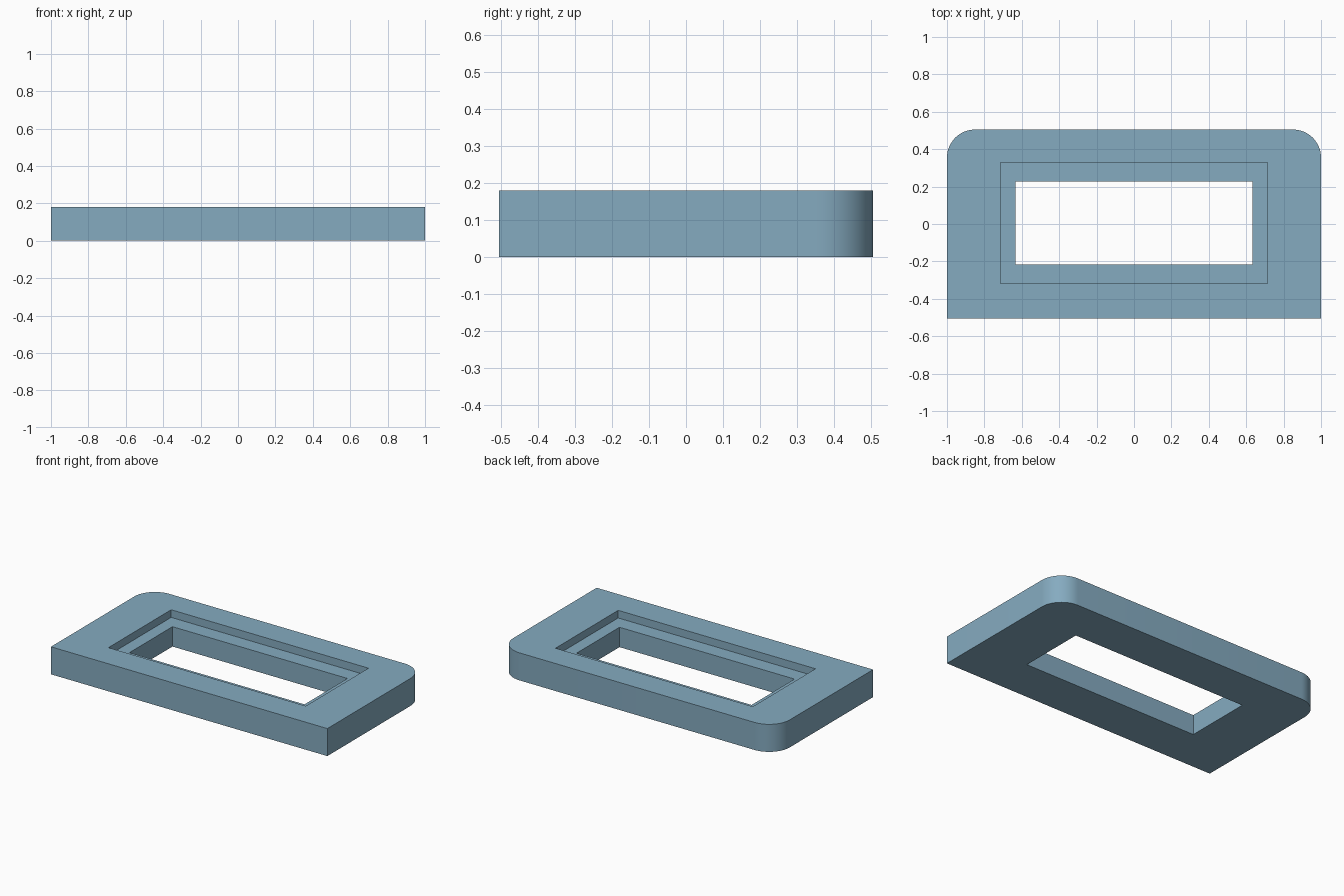
import bpy, bmesh, math

if "Cube" in bpy.data.objects:
    bpy.data.objects.remove(bpy.data.objects["Cube"])

HEIGHT, HALF_X, HALF_Y, RADIUS = 0.18, 1.0, 0.505, 0.15

blue = bpy.data.materials.new("dusty_blue")
blue.diffuse_color = (0.235, 0.407, 0.527, 1)
blue.use_nodes = True
blue.node_tree.nodes["Principled BSDF"].inputs["Base Color"].default_value = blue.diffuse_color


def prism(name, outline, z0, z1):
    """Extrude a flat outline from z0 to z1."""
    bm = bmesh.new()
    face = bm.faces.new([bm.verts.new((x, y, z0)) for x, y in outline])
    top = bmesh.ops.extrude_face_region(bm, geom=[face])["geom"]
    bmesh.ops.translate(bm, vec=(0, 0, z1 - z0),
                        verts=[v for v in top if isinstance(v, bmesh.types.BMVert)])
    bmesh.ops.recalc_face_normals(bm, faces=bm.faces)
    mesh = bpy.data.meshes.new(name)
    bm.to_mesh(mesh)
    bm.free()
    mesh.materials.append(blue)
    obj = bpy.data.objects.new(name, mesh)
    bpy.context.collection.objects.link(obj)
    return obj


def rectangle(hx, hy, cy):
    return [(-hx, cy - hy), (hx, cy - hy), (hx, cy + hy), (-hx, cy + hy)]


def arc(cx, cy, start, steps=16):
    return [(cx + RADIUS * math.cos(start + math.pi / 2 * i / steps),
             cy + RADIUS * math.sin(start + math.pi / 2 * i / steps))
            for i in range(steps + 1)]


# Plate: square front corners, rounded back corners
outline = [(-HALF_X, -HALF_Y), (HALF_X, -HALF_Y)]
outline += arc(HALF_X - RADIUS, HALF_Y - RADIUS, 0)
outline += arc(-HALF_X + RADIUS, HALF_Y - RADIUS, math.pi / 2)
plate = prism("frame_plate", outline, 0, HEIGHT)

# Through window and the shallow ledge around it
cutters = [
    prism("window_cutter", rectangle(0.633, 0.222, 0.005), -0.1, 0.3),
    prism("ledge_cutter", rectangle(0.714, 0.324, 0.005), 0.13, 0.3),
]
bpy.context.view_layer.objects.active = plate
plate.select_set(True)
for cutter in cutters:
    cutter.hide_render = True
    mod = plate.modifiers.new(cutter.name, 'BOOLEAN')
    mod.operation, mod.solver, mod.object = 'DIFFERENCE', 'EXACT', cutter
    bpy.ops.object.modifier_apply(modifier=mod.name)
    bpy.data.objects.remove(cutter)

# Smooth the rounded corners, keep the edges crisp
bpy.ops.object.shade_smooth_by_angle(angle=math.radians(30))
